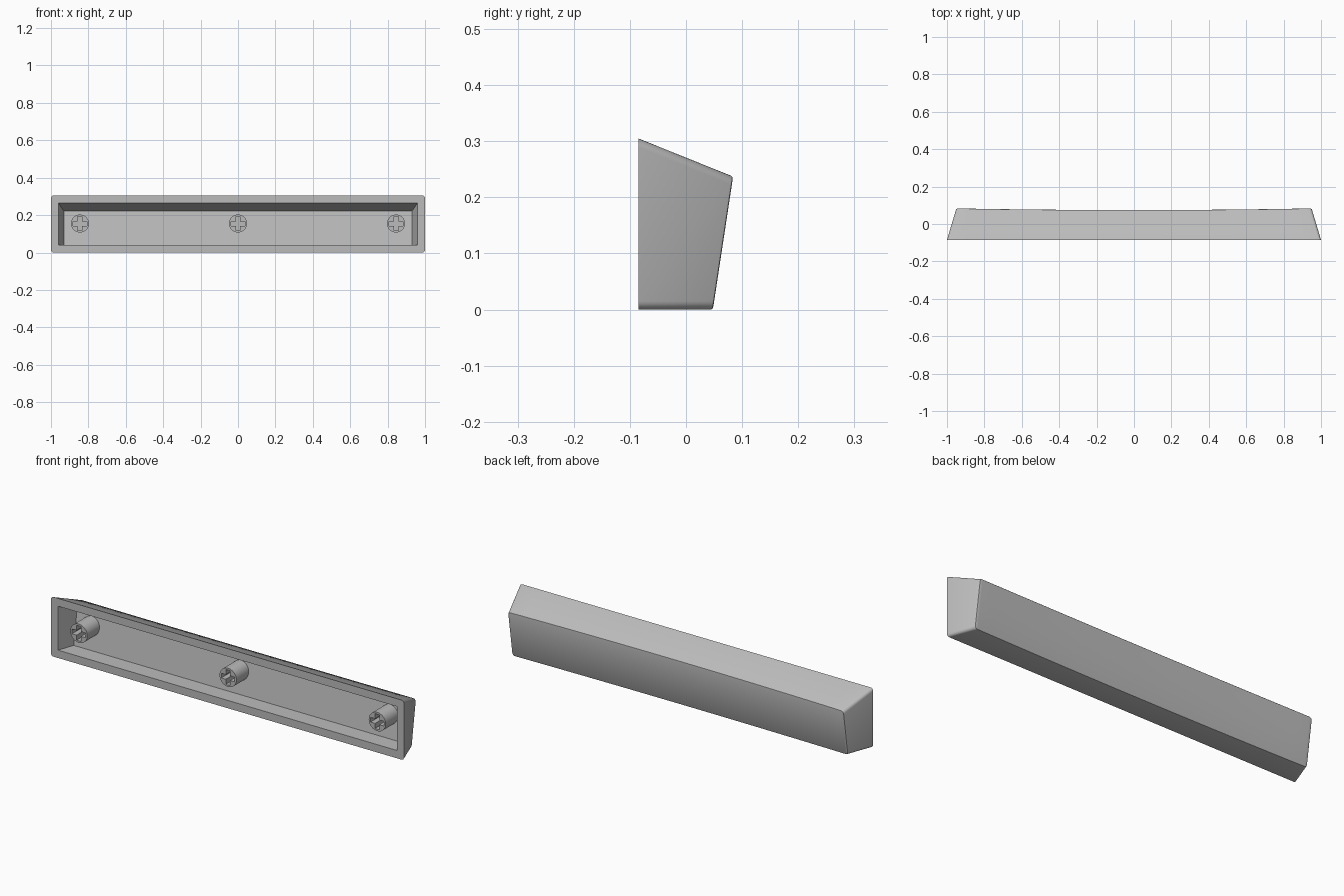
import bpy
import bmesh
from math import sin, cos, pi, radians

old = bpy.data.objects.get("Cube")
if old:
    bpy.data.objects.remove(old, do_unlink=True)

# Single plastic colour
GREY = (0.5, 0.5, 0.5, 1)
plastic = bpy.data.materials.new("grey_plastic")
plastic.use_nodes = True
plastic.diffuse_color = GREY
plastic.node_tree.nodes["Principled BSDF"].inputs["Base Color"].default_value = GREY

FRONT = -0.085
ARC = 5       # steps in each rounded corner
SPAN = 24     # steps along the length


def finish(bm, name):
    bmesh.ops.recalc_face_normals(bm, faces=bm.faces)
    mesh = bpy.data.meshes.new(name)
    bm.to_mesh(mesh)
    bm.free()
    obj = bpy.data.objects.new(name, mesh)
    bpy.context.collection.objects.link(obj)
    mesh.materials.append(plastic)
    bpy.ops.object.select_all(action="DESELECT")
    obj.select_set(True)
    bpy.context.view_layer.objects.active = obj
    bpy.ops.object.shade_smooth_by_angle(angle=radians(30))
    return obj


def ring(bm, w, top, r, place, bottom=0.0):
    """Rounded rectangle as matching top and bottom rows, seen from the front."""
    cols = []
    for k in range(ARC + 1):
        a = k / ARC * pi / 2
        cols.append((-w + r * (1 - cos(a)), r * (1 - sin(a))))
    half = w - r
    middle = [(-half + 2 * half * i / SPAN, 0) for i in range(1, SPAN)]
    cols = cols + middle + [(-x, d) for x, d in reversed(cols)]
    upper = [bm.verts.new(place(x, top - d)) for x, d in cols]
    lower = [bm.verts.new(place(x, bottom + d)) for x, d in cols]
    return upper, lower


def cap(bm, rows):
    upper, lower = rows
    for i in range(len(upper) - 1):
        bm.faces.new((upper[i], upper[i + 1], lower[i + 1], lower[i]))


def bridge(bm, a, b):
    loop_a = a[0] + a[1][::-1]
    loop_b = b[0] + b[1][::-1]
    for i in range(len(loop_a)):
        bm.faces.new((loop_a[i - 1], loop_a[i], loop_b[i], loop_b[i - 1]))


def flat(x, z):
    return (x, FRONT, z)


def dished_back(x, z):
    # Leaning outer face, slightly hollow along its length
    dip = 0.009 * (1 - min(1, abs(x) / 0.95) ** 2)
    return (x, 0.048 + 0.152 * z - dip, z + 0.4 * dip * (z > 0.2))


def inner_back(x, z):
    return (x, -0.006 + 0.152 * z, z)


# Hollow shell: outer back, outer front, rim, cavity
bm = bmesh.new()
outer_back = ring(bm, 0.95, 0.237, 0.015, dished_back)
outer_front = ring(bm, 1.0, 0.305, 0.015, flat)
mouth = ring(bm, 0.96, 0.265, 0, flat, 0.04)
floor = ring(bm, 0.93, 0.221, 0, inner_back, 0.04)
cap(bm, outer_back)
bridge(bm, outer_back, outer_front)
bridge(bm, outer_front, mouth)
bridge(bm, mouth, floor)
cap(bm, floor)
outline = outer_back[0] + outer_back[1][::-1]
edges = [bm.edges.get((outline[i - 1], outline[i])) for i in range(len(outline))]
bmesh.ops.remove_doubles(bm, verts=mouth[0] + mouth[1] + floor[0] + floor[1], dist=1e-5)
bmesh.ops.recalc_face_normals(bm, faces=bm.faces)
bmesh.ops.bevel(bm, geom=edges, offset=0.004, segments=2, profile=0.5, affect="EDGES")
finish(bm, "key_shell")


# Round stems with a cross-shaped socket
def stem(name, cx, cz=0.155, radius=0.048, arm=0.038, half=0.012):
    bm = bmesh.new()
    circle = [(radius * cos(2 * pi * i / 40), radius * sin(2 * pi * i / 40)) for i in range(40)]
    cross = []
    corner = [(arm, -half), (arm, half), (half, half)]
    for turn in range(4):
        c, s = round(cos(turn * pi / 2)), round(sin(turn * pi / 2))
        cross += [(x * c - z * s, x * s + z * c) for x, z in corner]

    def tube(points, end):
        near = [bm.verts.new((cx + x, FRONT + 0.004, cz + z)) for x, z in points]
        far = [bm.verts.new((cx + x, end, cz + z)) for x, z in points]
        n = len(points)
        for i in range(n):
            bm.faces.new((near[i - 1], near[i], far[i], far[i - 1]))
        bm.faces.new(far)
        return [bm.edges.get((near[i - 1], near[i])) for i in range(n)]

    rim = tube(circle, 0.03) + tube(cross, -0.01)
    bmesh.ops.triangle_fill(bm, edges=rim, use_beauty=True, normal=(0, -1, 0))
    finish(bm, name)


for name, x in (("right_stem", -0.845), ("middle_stem", 0), ("left_stem", 0.845)):
    stem(name, x)
